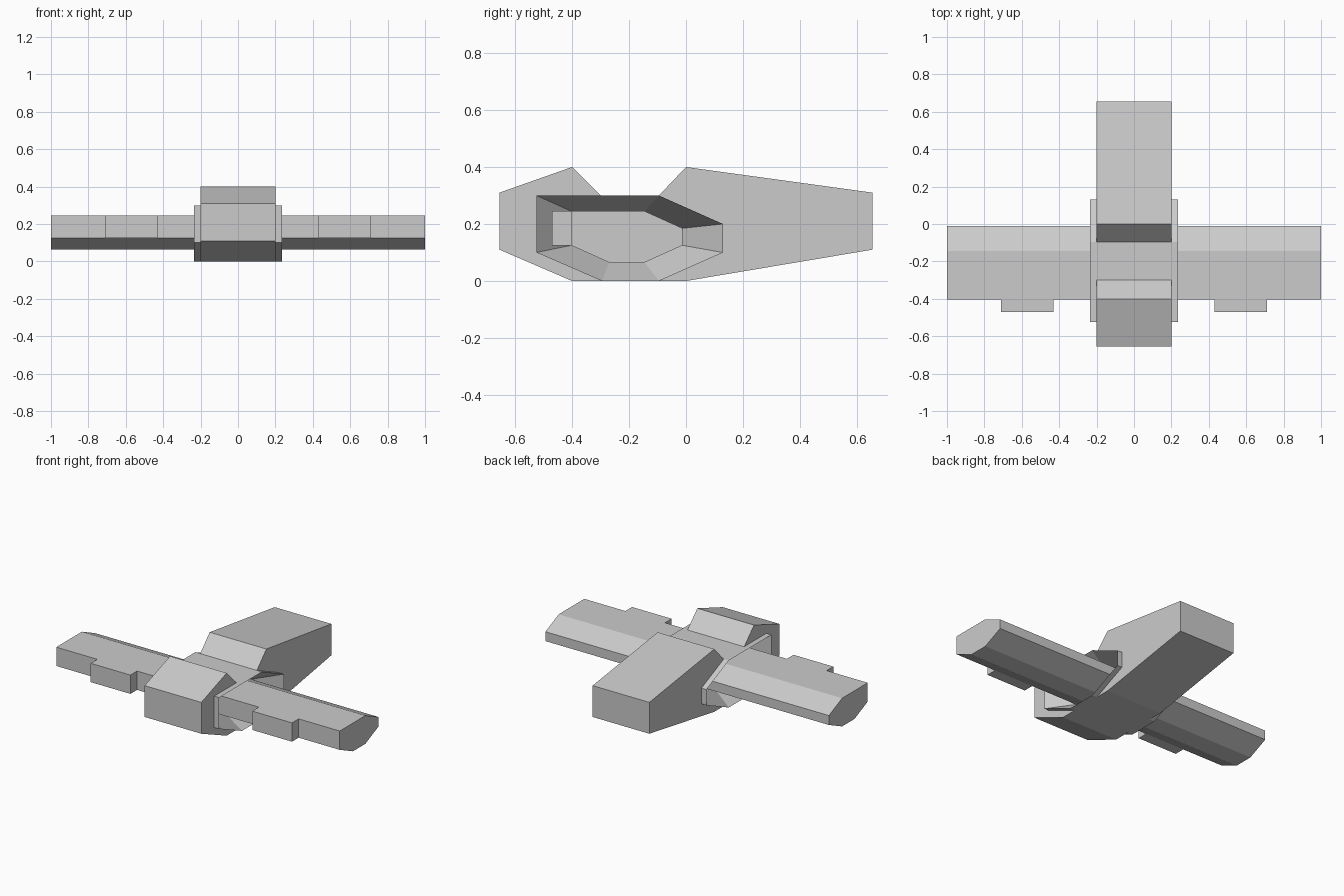
import bpy, bmesh

if "Cube" in bpy.data.objects:
    bpy.data.objects.remove(bpy.data.objects["Cube"])

grey = bpy.data.materials.new("light_grey")
grey.diffuse_color = (0.6, 0.6, 0.6, 1)
grey.use_nodes = True
grey.node_tree.nodes["Principled BSDF"].inputs["Base Color"].default_value = grey.diffuse_color

# Side outlines as (y, z)
HULL = [(-.655, .11), (-.655, .31), (-.4, .4), (-.3, .3), (-.095, .3), (0, .4),
        (.655, .31), (.655, .11), (0, 0), (-.095, 0), (-.295, 0), (-.4, 0)]
RIM = [(-.525, .1), (-.525, .3), (-.095, .3), (.13, .2), (.13, .1), (-.095, 0), (-.295, 0)]
WING = [(-.403, .125), (-.403, .245), (-.145, .245), (-.012, .185), (-.012, .125),
        (-.145, .065), (-.27, .065)]
# Hull side panels in front of and behind the wing socket
NOSE_SIDE = HULL[:4] + [RIM[1], RIM[0]] + HULL[10:]
TAIL_SIDE = HULL[4:10] + [RIM[4], RIM[3]]


def loop(bm, pts, x):
    return [bm.verts.new((x, y, z)) for y, z in pts]


def bridge(bm, a, b):
    for i in range(len(a)):
        j = (i + 1) % len(a)
        bm.faces.new((a[i], a[j], b[j], b[i]))


def finish(bm, name):
    bmesh.ops.remove_doubles(bm, verts=bm.verts, dist=1e-4)
    bmesh.ops.recalc_face_normals(bm, faces=bm.faces)
    mesh = bpy.data.meshes.new(name)
    bm.to_mesh(mesh)
    bm.free()
    mesh.materials.append(grey)
    obj = bpy.data.objects.new(name, mesh)
    bpy.context.collection.objects.link(obj)
    return obj


def prism(name, pts, x0, x1):
    bm = bmesh.new()
    a, b = loop(bm, pts, x0), loop(bm, pts, x1)
    bridge(bm, a, b)
    bm.faces.new(a)
    bm.faces.new(b)
    return finish(bm, name)


# Fuselage with raised flared sockets that taper inward to the wing roots
bm = bmesh.new()
bridge(bm, loop(bm, HULL, -.2), loop(bm, HULL, .2))
for s in (-1, 1):
    for panel in (NOSE_SIDE, TAIL_SIDE):
        bm.faces.new(loop(bm, panel, s * .2))
    rim = loop(bm, RIM, s * .235)
    bridge(bm, loop(bm, RIM, s * .2), rim)
    root = loop(bm, WING, s * .1)
    bridge(bm, rim, root)
    bm.faces.new(root)
finish(bm, "fuselage")

# Wings and the blocks on their leading edges
POD = [(-.47, .125), (-.47, .245), (-.403, .245), (-.403, .125)]
for side, s in (("left", -1), ("right", 1)):
    prism(side + "_wing", WING, s * .1, s * 1.0)
    prism(side + "_wing_block", POD, s * .43, s * .71)
